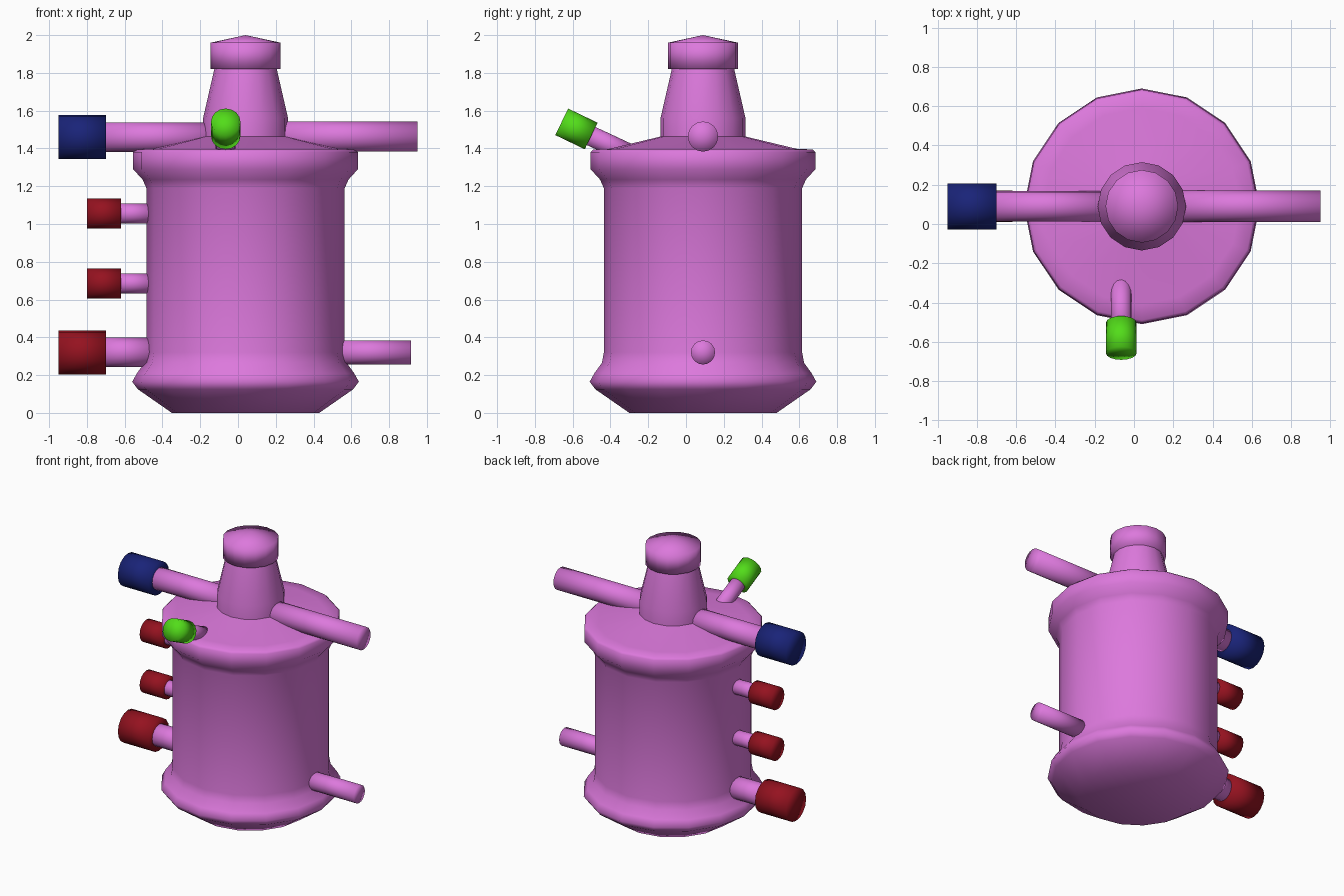
import bpy, bmesh
from math import cos, sin, tau
from mathutils import Vector

if "Cube" in bpy.data.objects:
    bpy.data.objects.remove(bpy.data.objects["Cube"])

AX, AY = 0.04, 0.09  # vertical axis of the vessel


def material(name, rgb):
    m = bpy.data.materials.new(name)
    m.diffuse_color = (*rgb, 1)
    m.use_nodes = True
    m.node_tree.nodes["Principled BSDF"].inputs["Base Color"].default_value = m.diffuse_color
    return m


PINK = material("pink_body", (0.72, 0.19, 0.72))
BLUE = material("blue_cap", (0.01, 0.017, 0.19))
RED = material("red_cap", (0.30, 0.006, 0.014))
GREEN = material("green_cap", (0.085, 0.72, 0.01))


def lathe(name, profile, mat, origin=(AX, AY, 0), axis=(0, 0, 1), sides=16):
    """Revolve (radius, height) points about an axis; radius 0 closes to a point."""
    bm = bmesh.new()
    rot = Vector((0, 0, 1)).rotation_difference(Vector(axis))
    rings = []
    for r, h in profile:
        n = sides if r > 0 else 1
        rings.append([bm.verts.new(rot @ Vector((r * cos(tau * i / sides), r * sin(tau * i / sides), h)))
                      for i in range(n)])
    for a, b in zip(rings, rings[1:]):
        for i in range(sides):
            j = (i + 1) % sides
            if len(a) == 1:
                bm.faces.new((a[0], b[j], b[i]))
            elif len(b) == 1:
                bm.faces.new((a[i], a[j], b[0]))
            else:
                bm.faces.new((a[i], a[j], b[j], b[i]))
    bmesh.ops.recalc_face_normals(bm, faces=bm.faces)
    for f in bm.faces:
        f.smooth = True
    me = bpy.data.meshes.new(name)
    bm.to_mesh(me)
    bm.free()
    me.materials.append(mat)
    ob = bpy.data.objects.new(name, me)
    ob.location = origin
    bpy.context.collection.objects.link(ob)
    return ob


def tube(name, start, end, r, mat):
    d = Vector(end) - Vector(start)
    lathe(name, [(0, 0), (r, 0), (r, d.length), (0, d.length)], mat, start, d.normalized())


# Vessel with flared rims and sloping lid
lathe("vessel", [(0, 0), (0.39, 0), (0.57, 0.125), (0.60, 0.165), (0.575, 0.21), (0.535, 0.265),
                 (0.525, 0.32), (0.525, 1.19), (0.545, 1.235), (0.595, 1.29), (0.595, 1.38),
                 (0.58, 1.395), (0.50, 1.397), (0.225, 1.463), (0, 1.463)], PINK)

# Neck and pointed cap
lathe("neck", [(0.225, 1.44), (0.225, 1.56), (0.163, 1.83)], PINK)
lathe("neck_cap", [(0, 1.82), (0.185, 1.82), (0.185, 1.96), (0, 2.0)], PINK)

# Capped side ports: height, pipe radius, cap radius, cap inner x, cap outer x, inner x, colour
for name, z, pr, cr, xi, xo, x0, mat in [
        ("upper_port", 1.46, 0.078, 0.117, -0.70, -0.95, -0.12, BLUE),
        ("high_port", 1.055, 0.053, 0.08, -0.62, -0.80, -0.45, RED),
        ("middle_port", 0.685, 0.053, 0.08, -0.62, -0.80, -0.45, RED),
        ("low_port", 0.32, 0.078, 0.116, -0.70, -0.95, -0.45, RED)]:
    tube(name + "_pipe", (x0, AY, z), (xi - 0.05, AY, z), pr, PINK)
    tube(name + "_cap", (xi, AY, z), (xo, AY, z), cr, mat)

# Open-side outlet pipes
tube("upper_outlet", (0.2, AY, 1.463), (0.95, AY, 1.463), 0.08, PINK)
tube("lower_outlet", (0.5, AY, 0.32), (0.915, AY, 0.32), 0.064, PINK)

# Tilted spout on the lid
tube("lid_spout_pipe", (-0.065, -0.26, 1.353), (-0.065, -0.55, 1.488), 0.053, PINK)
tube("lid_spout_cap", (-0.065, -0.502, 1.466), (-0.065, -0.658, 1.541), 0.078, GREEN)
